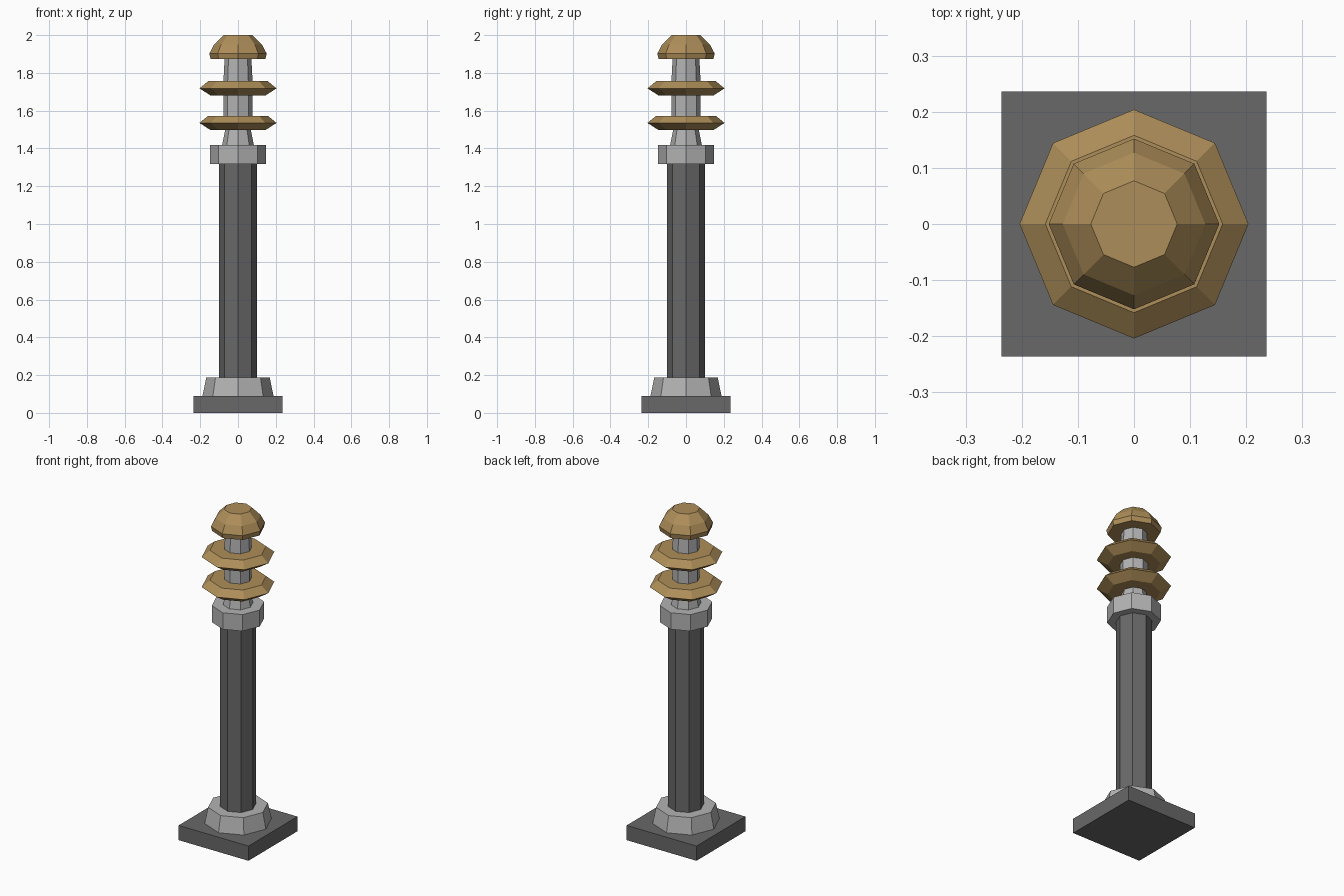
import bpy, bmesh
from math import cos, sin, pi

if "Cube" in bpy.data.objects:
    bpy.data.objects.remove(bpy.data.objects["Cube"])


def material(name, rgb):
    m = bpy.data.materials.new(name)
    m.diffuse_color = (*rgb, 1)
    m.use_nodes = True
    m.node_tree.nodes["Principled BSDF"].inputs["Base Color"].default_value = m.diffuse_color
    return m


DARK = material("dark_metal", (0.14, 0.14, 0.14))
LIGHT = material("light_metal", (0.45, 0.45, 0.45))
GOLD = material("gold", (0.42, 0.27, 0.10))


def lathe(name, profile, mat, sides=8, turn=0.0):
    """Closed flat-faced solid from (radius, z) points, bottom to top."""
    bm = bmesh.new()
    rings = [[bm.verts.new((r * cos(turn + 2 * pi * i / sides),
                            r * sin(turn + 2 * pi * i / sides), z))
              for i in range(sides)] for r, z in profile]
    bm.faces.new(rings[0][::-1])
    bm.faces.new(rings[-1])
    for a, b in zip(rings, rings[1:]):
        for i in range(sides):
            j = (i + 1) % sides
            bm.faces.new((a[i], a[j], b[j], b[i]))
    me = bpy.data.meshes.new(name)
    bm.to_mesh(me)
    bm.free()
    me.materials.append(mat)
    ob = bpy.data.objects.new(name, me)
    bpy.context.collection.objects.link(ob)
    return ob


# Square base plate and octagonal post
lathe("base_plate", [(0.236 * 2 ** 0.5, 0), (0.236 * 2 ** 0.5, 0.09)], DARK, 4, pi / 4)
lathe("foot", [(0.188, 0.09), (0.168, 0.187)], LIGHT)
lathe("shaft", [(0.1, 0.187), (0.1, 1.317)], DARK)
lathe("collar", [(0.147, 1.317), (0.147, 1.418)], LIGHT)

# Core segments between the gold pieces
lathe("core_lower", [(0.084, 1.418), (0.068, 1.497)], LIGHT)
lathe("core_middle", [(0.077, 1.572), (0.077, 1.68)], LIGHT)
lathe("core_upper", [(0.077, 1.757), (0.071, 1.875)], LIGHT)

# Gold discs and domed cap
for name, z in (("lower_disc", 1.497), ("upper_disc", 1.68)):
    lathe(name, [(0.145, z), (0.204, z + 0.038), (0.158, z + 0.076)], GOLD)
lathe("cap", [(0.145, 1.873), (0.152, 1.902), (0.127, 1.95), (0.077, 2.0)], GOLD)
